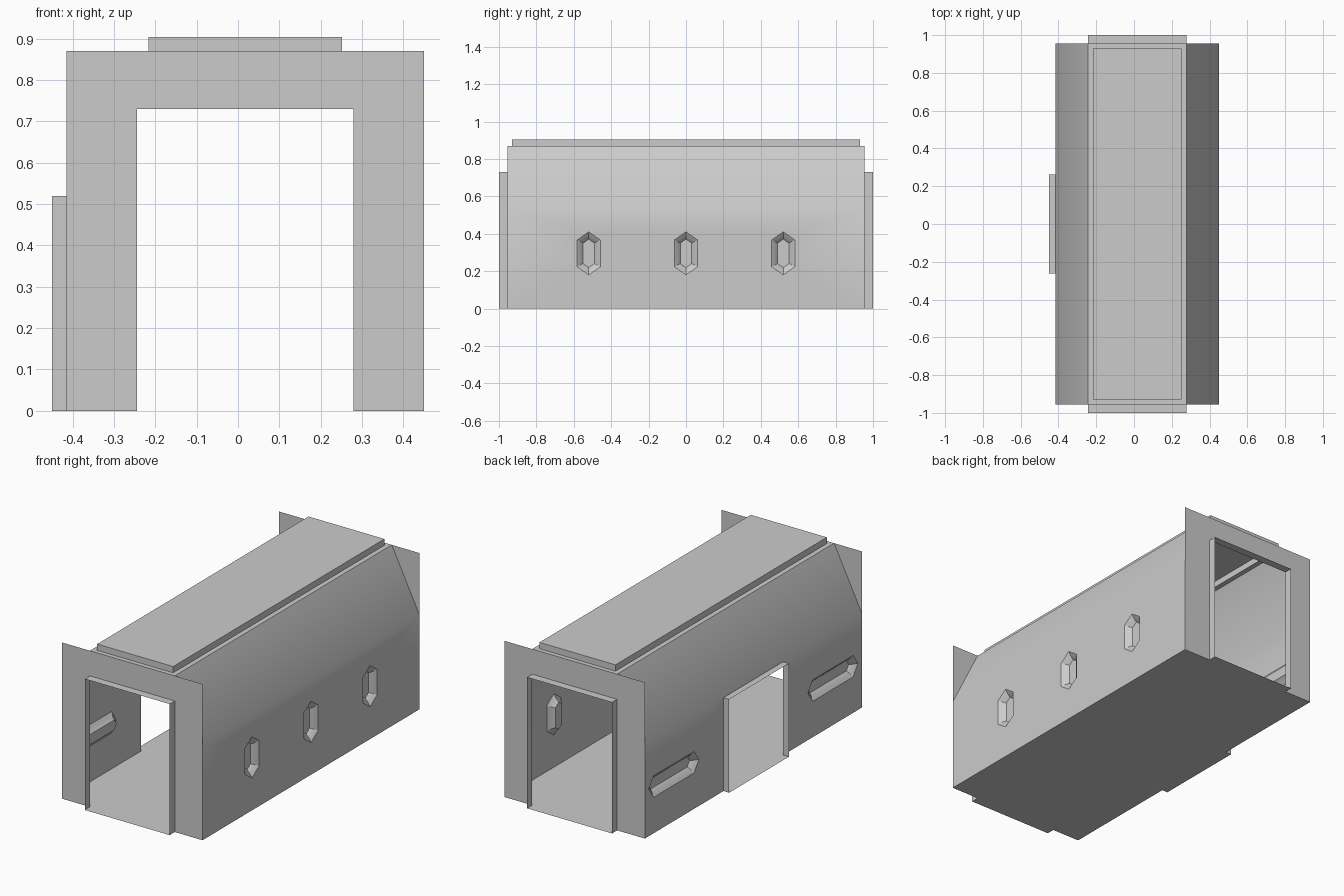
import bpy, bmesh, math
from mathutils import Vector

if "Cube" in bpy.data.objects:
    bpy.data.objects.remove(bpy.data.objects["Cube"])

CX = 0.0175               # body centre line
HW, HL = 0.4325, 0.955    # body half width / half length
RW = 0.2615               # half width of the roof and of the end doors
ZS, ZT = 0.525, 0.87      # shoulder and roof height
DOOR_Z, END_Y = 0.73, 1.0
SD_Y, SD_Z, SD_X = 0.262, 0.52, -0.45


def loop(bm, pts):
    vs = [bm.verts.new(p) for p in pts]
    es = [bm.edges.new((vs[i], vs[(i + 1) % len(vs)])) for i in range(len(vs))]
    return vs, es


def finish(bm, name, direction=None):
    """Turn a bmesh into an object, with faces pointing along direction."""
    bmesh.ops.recalc_face_normals(bm, faces=bm.faces)
    if direction:
        d = Vector(direction)
        if sum(f.normal.dot(d) * f.calc_area() for f in bm.faces) < 0:
            bmesh.ops.reverse_faces(bm, faces=bm.faces)
    me = bpy.data.meshes.new(name)
    bm.to_mesh(me)
    bm.free()
    ob = bpy.data.objects.new(name, me)
    bpy.context.collection.objects.link(ob)
    return ob


def strip(bm, a, b, closed=True):
    n = len(a)
    for i in range(n if closed else n - 1):
        j = (i + 1) % n
        bm.faces.new((a[i], a[j], b[j], b[i]))


def hexagon(a, b, upright):
    """Pointed hexagon with half width a and half length b, as (y, z) pairs."""
    s = b - 0.7 * a
    pts = [(0, b), (a, s), (a, -s), (0, -b), (-a, -s), (-a, s)]
    return pts if upright else [(q, p) for p, q in pts]


def side_wall(name, sx, outline, windows, a, b, upright):
    """Wall with stepped, recessed hexagonal windows and a sloping upper part."""
    bm = bmesh.new()
    x = CX + sx * HW
    _, edges = loop(bm, [(x, y, z) for y, z in outline])
    rims = []
    for wy, wz in windows:
        vs, es = loop(bm, [(x, wy + p, wz + q) for p, q in hexagon(a, b, upright)])
        rims.append((vs, wy, wz))
        edges += es
    bmesh.ops.triangle_fill(bm, edges=edges, use_beauty=True, normal=(sx, 0, 0))
    for vs, wy, wz in rims:
        for t, depth in ((0.017, 0.012), (0.032, 0.03)):
            ring = [bm.verts.new((x - sx * depth, wy + p, wz + q))
                    for p, q in hexagon(a - t, b - 1.22 * t, upright)]
            strip(bm, vs, ring)
            vs = ring
        bm.faces.new(vs)
    # sloping upper wall
    top = sorted((v for v in bm.verts if abs(v.co.z - ZS) < 1e-5), key=lambda v: v.co.y)
    upper = [bm.verts.new((CX + sx * RW, v.co.y, ZT)) for v in top]
    strip(bm, top, upper, closed=False)
    ob = finish(bm, name, (sx, 0, 0))
    bpy.ops.object.select_all(action='DESELECT')
    ob.select_set(True)
    bpy.context.view_layer.objects.active = ob
    bpy.ops.object.shade_smooth_by_angle(angle=math.radians(30))


# side walls: three upright windows on the right, door and two long windows on the left
side_wall("right_wall", 1, [(-HL, 0), (HL, 0), (HL, ZS), (-HL, ZS)],
          [(y, 0.295) for y in (-0.52, 0, 0.52)], 0.0625, 0.115, True)
side_wall("left_wall", -1,
          [(-HL, 0), (-SD_Y, 0), (-SD_Y, SD_Z), (SD_Y, SD_Z), (SD_Y, 0), (HL, 0),
           (HL, ZS), (SD_Y, ZS), (-SD_Y, ZS), (-HL, ZS)],
          [(-0.70, 0.26), (0.70, 0.26)], 0.06, 0.22, False)

# end plates with the door tunnel drawn out from the opening
for sy, name in ((-1, "front_end"), (1, "back_end")):
    bm = bmesh.new()
    y = sy * HL
    outer = [bm.verts.new((CX + px, y, z)) for px, z in
             ((-HW, 0), (-HW, ZT), (HW, ZT), (HW, 0))]
    inner = [bm.verts.new((CX + px, y, z)) for px, z in
             ((-RW, 0), (-RW, DOOR_Z), (RW, DOOR_Z), (RW, 0))]
    lip = [bm.verts.new((v.co.x, sy * END_Y, v.co.z)) for v in inner]
    strip(bm, outer, inner, closed=False)
    strip(bm, inner, lip, closed=False)
    finish(bm, name, (0, sy, 0))

# side door surround
bm = bmesh.new()
prof = ((-SD_Y, 0), (-SD_Y, SD_Z), (SD_Y, SD_Z), (SD_Y, 0))
strip(bm, [bm.verts.new((CX - HW, y, z)) for y, z in prof],
      [bm.verts.new((SD_X, y, z)) for y, z in prof], closed=False)
finish(bm, "side_door_frame", (0, 0, 1))

# floor with a sill at each of the three doors
bm = bmesh.new()
xl, xr = CX - HW, CX + HW
dl, dr = CX - RW, CX + RW
pts = [(xl, -HL), (dl, -HL), (dl, -END_Y), (dr, -END_Y), (dr, -HL), (xr, -HL),
       (xr, HL), (dr, HL), (dr, END_Y), (dl, END_Y), (dl, HL), (xl, HL),
       (xl, SD_Y), (SD_X, SD_Y), (SD_X, -SD_Y), (xl, -SD_Y)]
bm.faces.new([bm.verts.new((x, y, 0)) for x, y in pts])
finish(bm, "floor", (0, 0, -1))

# roof ledge and raised panel
bm = bmesh.new()
rings = [[bm.verts.new((CX + px * w, py * l, z)) for px, py in
          ((-1, -1), (1, -1), (1, 1), (-1, 1))]
         for w, l, z in ((RW, HL, ZT), (0.234, 0.93, ZT), (0.234, 0.93, 0.905))]
strip(bm, rings[0], rings[1])
strip(bm, rings[1], rings[2])
bm.faces.new(rings[2])
finish(bm, "roof", (0, 0, 1))
